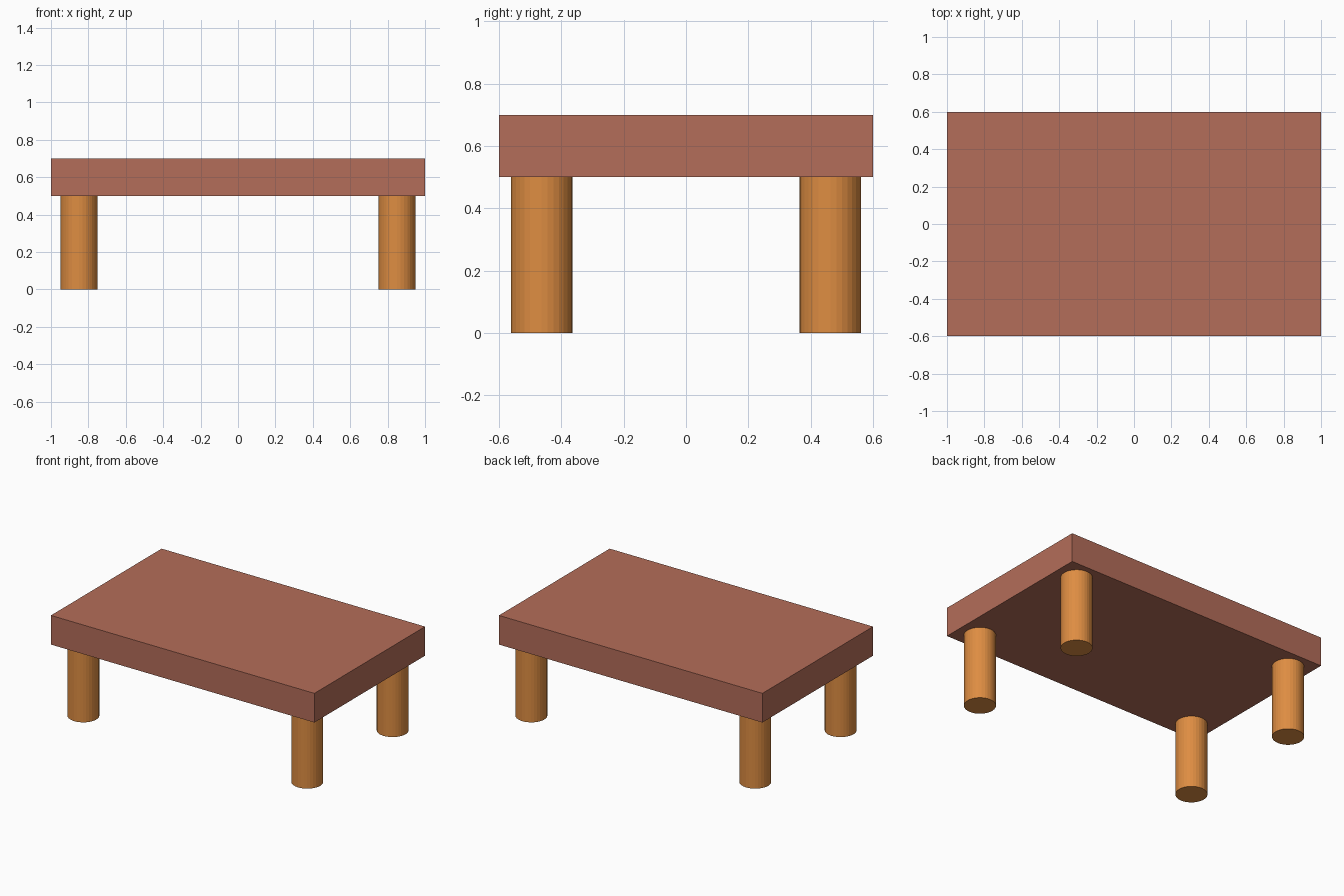
import bpy

if "Cube" in bpy.data.objects:
    bpy.data.objects.remove(bpy.data.objects["Cube"])


def material(name, colour):
    m = bpy.data.materials.new(name)
    m.diffuse_color = (*colour, 1.0)
    m.use_nodes = True
    m.node_tree.nodes["Principled BSDF"].inputs["Base Color"].default_value = m.diffuse_color
    return m


red_brown = material("red brown wood", (0.456, 0.153, 0.100))
orange_wood = material("orange wood", (0.73, 0.266, 0.0545))

# Table top slab
bpy.ops.mesh.primitive_cube_add(size=1, location=(0, 0, 0.6))
top = bpy.context.object
top.name = "table_top"
top.scale = (2.0, 1.2, 0.2)
bpy.ops.object.transform_apply(location=False, rotation=False, scale=True)
top.data.materials.append(red_brown)

# Four round legs, set in from the corners
for side, sx in (("left", -1), ("right", 1)):
    for end, sy in (("front", -1), ("back", 1)):
        bpy.ops.mesh.primitive_cylinder_add(
            vertices=32, radius=0.099, depth=0.5,
            location=(sx * 0.85, sy * 0.463, 0.25))
        leg = bpy.context.object
        leg.name = f"{end}_{side}_leg"
        leg.data.materials.append(orange_wood)
